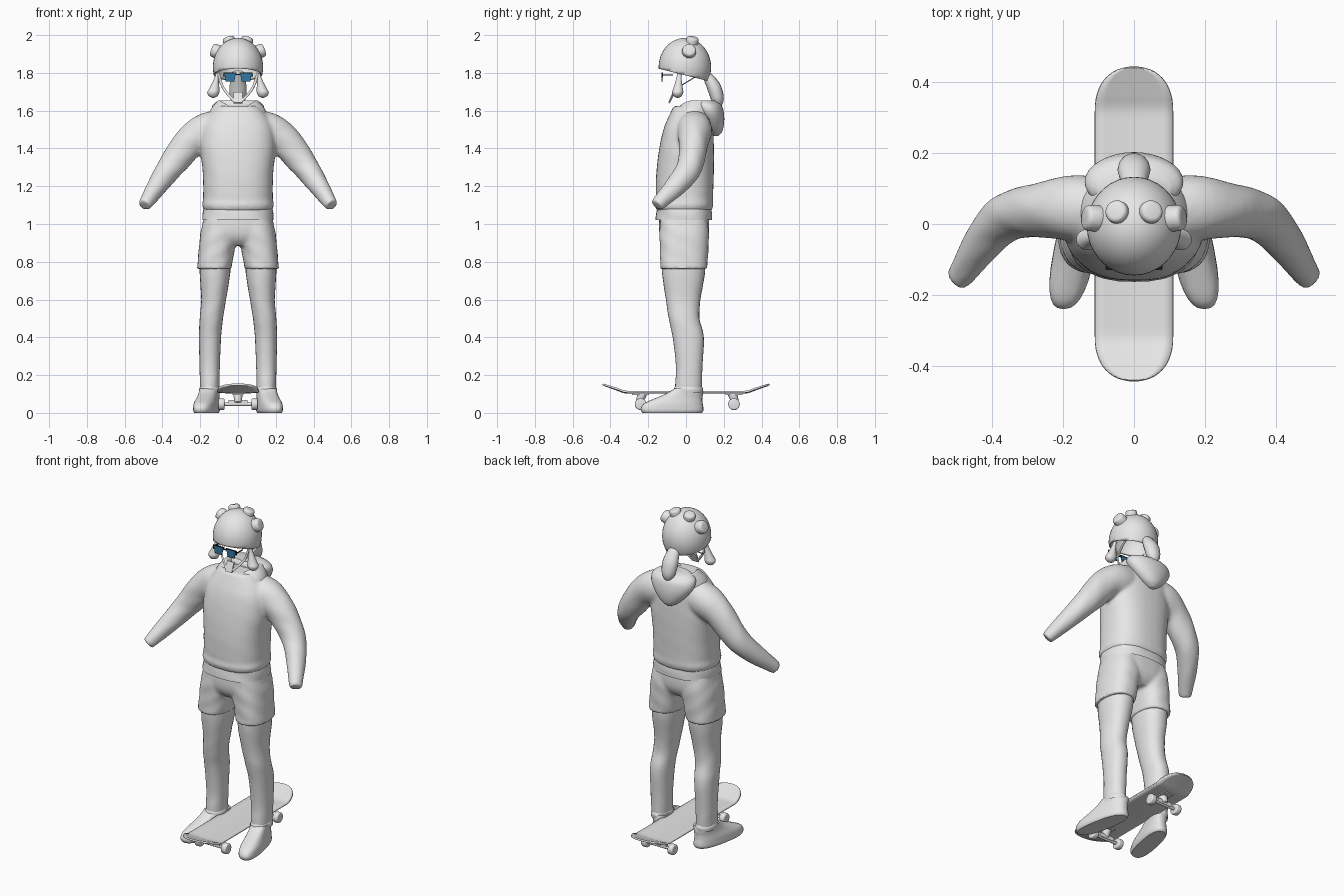
import bpy, bmesh, math
from mathutils import Vector, Matrix

if "Cube" in bpy.data.objects:
    bpy.data.objects.remove(bpy.data.objects["Cube"])


def material(name, rgb):
    m = bpy.data.materials.new(name)
    m.diffuse_color = (*rgb, 1)
    m.use_nodes = True
    m.node_tree.nodes["Principled BSDF"].inputs["Base Color"].default_value = m.diffuse_color
    return m


PALE = material("pale_grey", (0.8, 0.8, 0.8))
BLUE = material("lens_blue", (0.03, 0.19, 0.38))
DARK = material("frame_black", (0.015, 0.015, 0.015))


def finish(bm, name, mat=PALE, angle=50):
    bmesh.ops.recalc_face_normals(bm, faces=bm.faces)
    me = bpy.data.meshes.new(name)
    bm.to_mesh(me)
    bm.free()
    me.materials.append(mat)
    ob = bpy.data.objects.new(name, me)
    bpy.context.collection.objects.link(ob)
    bpy.ops.object.select_all(action='DESELECT')
    ob.select_set(True)
    bpy.context.view_layer.objects.active = ob
    bpy.ops.object.shade_smooth_by_angle(angle=math.radians(angle))
    return ob


def fuse(name, parts, smooth):
    """Join closed parts into one continuous cloth surface."""
    bpy.ops.object.select_all(action='DESELECT')
    for p in parts:
        p.select_set(True)
    bpy.context.view_layer.objects.active = parts[0]
    bpy.ops.object.join()
    ob = parts[0]
    ob.name = name
    r = ob.modifiers.new("fuse", 'REMESH')
    r.mode, r.voxel_size, r.use_smooth_shade = 'VOXEL', .009, True
    s = ob.modifiers.new("soften", 'SMOOTH')
    s.factor, s.iterations = .5, smooth


def smooth_path(pts, sub):
    """Catmull-Rom interpolation through tuples of any length."""
    p = [Vector(q) for q in pts]
    p = [p[0] * 2 - p[1]] + p + [p[-1] * 2 - p[-2]]
    out = []
    for i in range(1, len(p) - 2):
        a, b, c, d = p[i - 1:i + 3]
        for k in range(sub):
            t = k / sub
            out.append(0.5 * (2 * b + (c - a) * t + (2 * a - 5 * b + 4 * c - d) * t * t
                              + (3 * b - a - 3 * c + d) * t ** 3))
    return out + [p[-2]]


def loft(name, rings, side=1, flat=True, power=2.0, n=28, sub=4, caps=(True, True),
         shear=0, fold=0.0, mat=PALE):
    """Rings are (x, y, z, rx, ry); flat rings stay level, others follow the path."""
    bm = bmesh.new()
    path = smooth_path(rings, sub)
    loops = []
    for i, r in enumerate(path):
        c = Vector(r[:3])
        if flat:
            a, b = Vector((1, 0, 0)), Vector((0, 1, 0))
        else:
            t = Vector(path[min(i + 1, len(path) - 1)][:3]) - Vector(path[max(i - 1, 0)][:3])
            t.normalize()
            ref = Vector((0, 1, 0)) if abs(t.y) < 0.8 else Vector((0, 0, 1))
            b = (ref - t * t.dot(ref)).normalized()
            a = t.cross(b)
        loop = []
        for k in range(n):
            u = 2 * math.pi * k / n
            cu, su = math.cos(u), math.sin(u)
            w = 1 + fold * math.sin(3 * u + 40 * c.z) * math.sin(23 * c.z + u)
            v = (c + a * (r[3] * w * math.copysign(abs(cu) ** (2 / power), cu))
                 + b * (r[4] * w * math.copysign(abs(su) ** (2 / power), su)))
            v.x = side * (v.x + shear * v.y)
            loop.append(bm.verts.new(v))
        loops.append(loop)
    for p, q in zip(loops, loops[1:]):
        for k in range(n):
            bm.faces.new((p[k], p[(k + 1) % n], q[(k + 1) % n], q[k]))
    for on, loop in zip(caps, (loops[0], loops[-1])):
        if on:
            bm.faces.new(loop)
    return finish(bm, name, mat)


def box(name, centre, size, mat=PALE, rot=None):
    bm = bmesh.new()
    m = Matrix.Translation(centre) @ (rot or Matrix()) @ Matrix.Diagonal((*size, 1))
    bmesh.ops.create_cube(bm, size=1, matrix=m)
    return finish(bm, name, mat, 30)


def cylinder(name, centre, axis, r, depth, r2=None, bevel=0.0, n=20):
    bm = bmesh.new()
    q = Vector(axis).to_track_quat('Z', 'Y').to_matrix().to_4x4()
    bmesh.ops.create_cone(bm, cap_ends=True, segments=n, radius1=r, radius2=r2 or r,
                          depth=depth, matrix=Matrix.Translation(centre) @ q)
    if bevel:
        edges = [e for e in bm.edges if any(len(f.verts) > 4 for f in e.link_faces)]
        bmesh.ops.bevel(bm, geom=edges, offset=bevel, segments=3, profile=0.5, affect='EDGES')
    return finish(bm, name)


# Sweater, shirt hem and shorts
sweater = [loft("sweater_body", [(0, -.01, 1.07, .18, .146), (0, -.01, 1.10, .19, .155), (0, -.008, 1.125, .185, .151),
                                 (0, -.008, 1.16, .184, .152), (0, -.005, 1.27, .187, .152),
                                 (0, .003, 1.40, .199, .145), (0, .012, 1.50, .19, .132),
                                 (0, .022, 1.56, .165, .118), (0, .03, 1.625, .115, .095)],
                power=2.5, n=40, fold=.005)]
shorts = [loft("shorts_seat", [(0, -.01, 1.06, .18, .13), (0, -.01, .97, .19, .133), (0, -.01, .92, .17, .12),
                               (0, -.01, .885, .1, .09)], power=2.6, n=40)]
loft("shirt_hem", [(0, -.012, 1.02, .188, .15), (0, -.01, 1.06, .185, .147), (0, -.01, 1.12, .175, .14)],
     power=2.5, n=40, caps=(False, True), fold=.015)

# Limbs and shoes, both sides
for s, tag in ((1, "left"), (-1, "right")):
    shorts.append(loft(tag + "_shorts_leg", [(.09, -.012, 1.035, .09, .125), (.1, -.01, .95, .1, .13),
                                             (.112, -.01, .87, .096, .128), (.126, -.012, .762, .09, .126)],
                       s, power=2.4, fold=.02))
    loft(tag + "_leg", [(.12, -.012, .86, .08, .112), (.122, -.013, .74, .08, .114),
                        (.129, -.015, .6, .066, .091), (.141, -.01, .5, .062, .081),
                        (.148, .012, .4, .058, .083), (.15, .017, .25, .054, .07),
                        (.15, .014, .16, .052, .07), (.15, .013, .12, .05, .07)], s, power=2.2, fold=.012)
    sweater.append(loft(tag + "_sleeve", [
        (.05, .035, 1.525, .08, .085), (.16, .045, 1.495, .096, .095), (.25, .04, 1.437, .086, .08),
        (.325, .03, 1.345, .077, .07), (.377, .005, 1.275, .066, .066), (.432, -.06, 1.195, .053, .056),
        (.477, -.128, 1.127, .04, .043), (.497, -.155, 1.098, .034, .037)], s, flat=False, fold=.02))
    loft(tag + "_shoe", [(.153, -.073, 0, .053, .157), (.153, -.073, .012, .059, .165), (.153, -.073, .03, .059, .165),
                         (.153, -.065, .053, .057, .153), (.152, -.035, .08, .052, .122),
                         (.152, -.005, .105, .05, .095), (.151, .012, .13, .052, .073)],
         s, power=2.6, shear=-.19, sub=3)
    loft(tag + "_shoe_cuff", [(.15, .013, .105, .054, .075), (.15, .013, .125, .056, .077),
                              (.15, .013, .14, .05, .07)], s, fold=.03, caps=(False, False))
fuse("sweater", sweater, 10)
fuse("shorts", shorts, 5)

# Hood lying on the shoulders: folded collar with a front notch, and hanging bag
collar = loft("hood_collar", [(0, .03, 1.56, .165, .12), (0, .038, 1.61, .142, .115), (0, .05, 1.64, .118, .112),
                              (0, .055, 1.655, .1, .1), (0, .055, 1.635, .084, .085), (0, .05, 1.57, .06, .06)], n=48)
for v in collar.data.vertices:
    v.co.z -= .75 * max(0, .03 - v.co.y) * max(0, 1 - abs(v.co.x) / .14)
loft("hood_bag", [(0, .15, 1.465, .015, .02), (0, .152, 1.49, .055, .04), (0, .14, 1.54, .105, .062),
                  (0, .125, 1.59, .136, .075), (0, .112, 1.63, .134, .075), (0, .1, 1.655, .1, .05)], n=32)

# Helmet: open ellipsoid shell cut along a tilted rim
bm = bmesh.new()
bmesh.ops.create_uvsphere(bm, u_segments=36, v_segments=24, radius=1,
                          matrix=Matrix.Translation((0, -.006, 1.83)) @ Matrix.Diagonal((.133, .139, .155, 1)))
bmesh.ops.bisect_plane(bm, geom=bm.verts[:] + bm.edges[:] + bm.faces[:], plane_co=(0, -.143, 1.822),
                       plane_no=(0, .25, 1), clear_inner=True)
helmet = finish(bm, "helmet")
shell = helmet.modifiers.new("shell", 'SOLIDIFY')
shell.thickness = .01
shell.offset = -1

for s, tag in ((1, "left"), (-1, "right")):
    # Helmet studs
    cylinder(tag + "_top_stud", (s * .045, .032, 1.963), (s * .3, .2, 1), .034, .055, .032, .012)
    cylinder(tag + "_side_stud", (s * .114, .016, 1.914), (s, .1, .4), .039, .055, .035, .012)
    # Hanging tassel
    loft(tag + "_tassel", [(.108, -.035, 1.80, .008, .01), (.115, -.038, 1.765, .013, .015),
                           (.125, -.042, 1.72, .026, .025), (.131, -.044, 1.697, .032, .03),
                           (.131, -.044, 1.677, .023, .021), (.131, -.044, 1.668, .005, .005)], s, n=18)
    # Straps
    loft(tag + "_front_strap", [(.105, -.045, 1.80, .007, .003), (.078, -.05, 1.72, .007, .003),
                                (.02, -.085, 1.65, .007, .003)], s, flat=False, n=8)
    loft(tag + "_rear_strap", [(.1, .05, 1.78, .007, .003), (.095, .01, 1.755, .007, .003),
                               (.078, -.05, 1.72, .007, .003)], s, flat=False, n=8)
    # Sunglasses
    lens = box(tag + "_lens", (s * .042, -.126, 1.777), (.06, .005, .042), BLUE)
    for v in lens.data.vertices:
        if v.co.z < 1.777:
            v.co.x += (s * .042 - v.co.x) * .22
    box(tag + "_brow_bar", (s * .043, -.126, 1.799), (.07, .007, .005), DARK)
    box(tag + "_outer_rim", (s * .075, -.125, 1.787), (.005, .007, .024), DARK)
    box(tag + "_lower_rim", (s * .042, -.126, 1.755), (.048, .006, .003), DARK)
    box(tag + "_temple", (s * .078, -.098, 1.788), (.004, .06, .006), DARK)
box("nose_bridge", (0, -.126, 1.791), (.026, .006, .006), DARK)
box("chin_cup", (0, -.078, 1.668), (.045, .01, .06), rot=Matrix.Rotation(-.4, 4, 'X'))

# Ponytail
loft("ponytail", [(0, .1, 1.80, .03, .02), (0, .125, 1.765, .038, .03), (0, .15, 1.72, .046, .037),
                  (0, .165, 1.67, .042, .035), (0, .168, 1.64, .03, .027), (0, .165, 1.615, .012, .012)],
     flat=False, n=16)

# Skateboard deck: rounded ends, kicked up at nose and tail
bm = bmesh.new()
rows = []
for j in range(49):
    y = -.44 * math.cos(math.pi * j / 48)
    e = max(0, (abs(y) - .31) / .13)
    w = max(.012, .11 * (1 - min(1, e) ** 2.4) ** .45)
    k = max(0, abs(y) - .32)
    z = .112 + .36 * k * min(1, k / .03 + .3)
    rows.append([bm.verts.new((w * i / 4, y, z + .005 * (w * i / 4 / .11) ** 2)) for i in range(-4, 5)])
for p, q in zip(rows, rows[1:]):
    for i in range(8):
        bm.faces.new((p[i], p[i + 1], q[i + 1], q[i]))
deck = finish(bm, "skateboard_deck", angle=40)
deck.modifiers.new("thickness", 'SOLIDIFY').thickness = .01

# Trucks and wheels
for e, tag in ((-1, "nose"), (1, "tail")):
    y = e * .247 + .007
    box(tag + "_truck_base", (0, y, .102), (.06, .09, .014))
    cylinder(tag + "_truck_pivot", (0, y, .078), (0, -e * .35, 1), .018, .05, .026, .004)
    cylinder(tag + "_axle", (0, y, .046), (1, 0, 0), .009, .19, n=12)
    box(tag + "_hanger", (0, y, .056), (.1, .022, .024))
    for s, side in ((1, "left"), (-1, "right")):
        cylinder(tag + "_" + side + "_wheel", (s * .088, y, .046), (1, 0, 0), .031, .034, bevel=.007)
